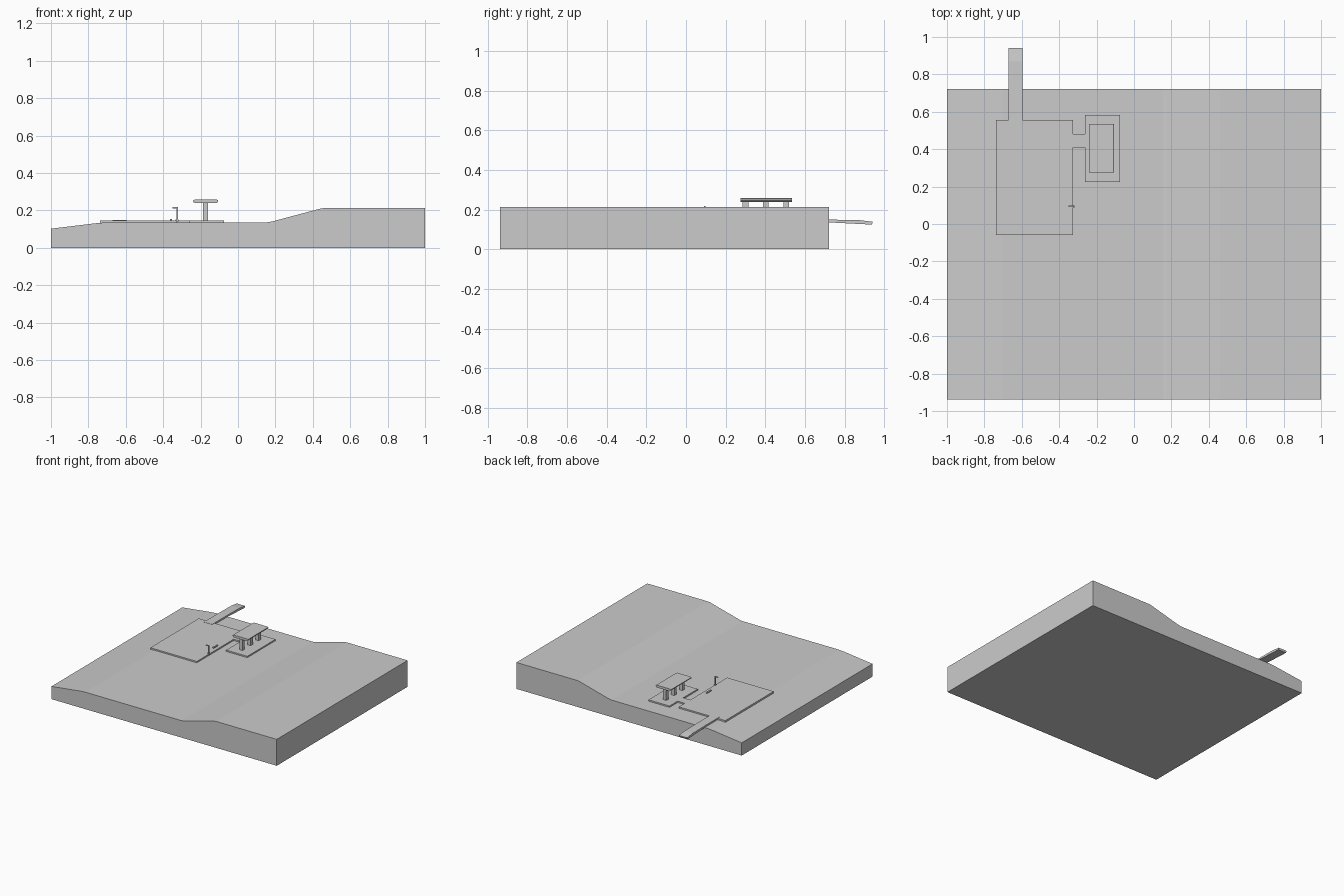
import bpy, bmesh
from mathutils import Vector

if "Cube" in bpy.data.objects:
    bpy.data.objects.remove(bpy.data.objects["Cube"])


def prism(name, pts, axis, a, b):
    """Extrude a closed 2D outline along an axis from a to b."""
    def place(p, t):
        return {'x': (t, p[0], p[1]), 'y': (p[0], t, p[1]), 'z': (p[0], p[1], t)}[axis]
    bm = bmesh.new()
    face = bm.faces.new([bm.verts.new(place(p, a)) for p in pts])
    ext = bmesh.ops.extrude_face_region(bm, geom=[face])
    verts = [g for g in ext['geom'] if isinstance(g, bmesh.types.BMVert)]
    bmesh.ops.translate(bm, verts=verts, vec=Vector(place((0, 0), b - a)))
    bmesh.ops.recalc_face_normals(bm, faces=bm.faces)
    mesh = bpy.data.meshes.new(name)
    bm.to_mesh(mesh)
    bm.free()
    ob = bpy.data.objects.new(name, mesh)
    bpy.context.collection.objects.link(ob)
    return ob


def box(name, x0, x1, y0, y1, z0, z1):
    return prism(name, [(x0, y0), (x1, y0), (x1, y1), (x0, y1)], 'z', z0, z1)


# Sloping ground block
prism("terrain", [(-1, 0), (1, 0), (1, .212), (.46, .212), (.44, .209), (.18, .140),
                  (.155, .136), (-.70, .136), (-.76, .131), (-1, .102)], 'y', -.937, .722)

# Paved yard joined to the canopy island by a short neck
prism("paved_pad", [(-.738, -.058), (-.325, -.058), (-.325, .41), (-.262, .41),
                    (-.262, .225), (-.075, .225), (-.075, .583), (-.262, .583),
                    (-.262, .48), (-.325, .48), (-.325, .556), (-.738, .556)],
      'z', .125, .147)

# Access road running off the back edge
prism("access_road", [(.525, .132), (.72, .135), (.937, .124), (.942, .138), (.87, .147),
                      (.72, .149), (.525, .149)], 'x', -.67, -.597)

# Canopy roof with tapered long edges
prism("canopy_roof", [(-.23, .238), (-.115, .238), (-.106, .246), (-.106, .253),
                      (-.113, .257), (-.232, .257), (-.24, .253), (-.24, .246)],
      'y', .275, .535)

# Canopy columns
for i, y in enumerate((.300, .402, .505)):
    box(f"canopy_column_{i + 1}", -.188, -.160, y - .014, y + .014, .14, .24)

# Lamp post with an overhanging head
prism("lamp_post", [(-.328, .14), (-.322, .14), (-.322, .217), (-.35, .217),
                    (-.35, .211), (-.328, .211)], 'y', .091, .098)
box("lamp_base", -.333, -.318, .089, .1, .14, .151)

# Low kerb block
box("kerb_block", -.363, -.352, .195, .252, .14, .155)
